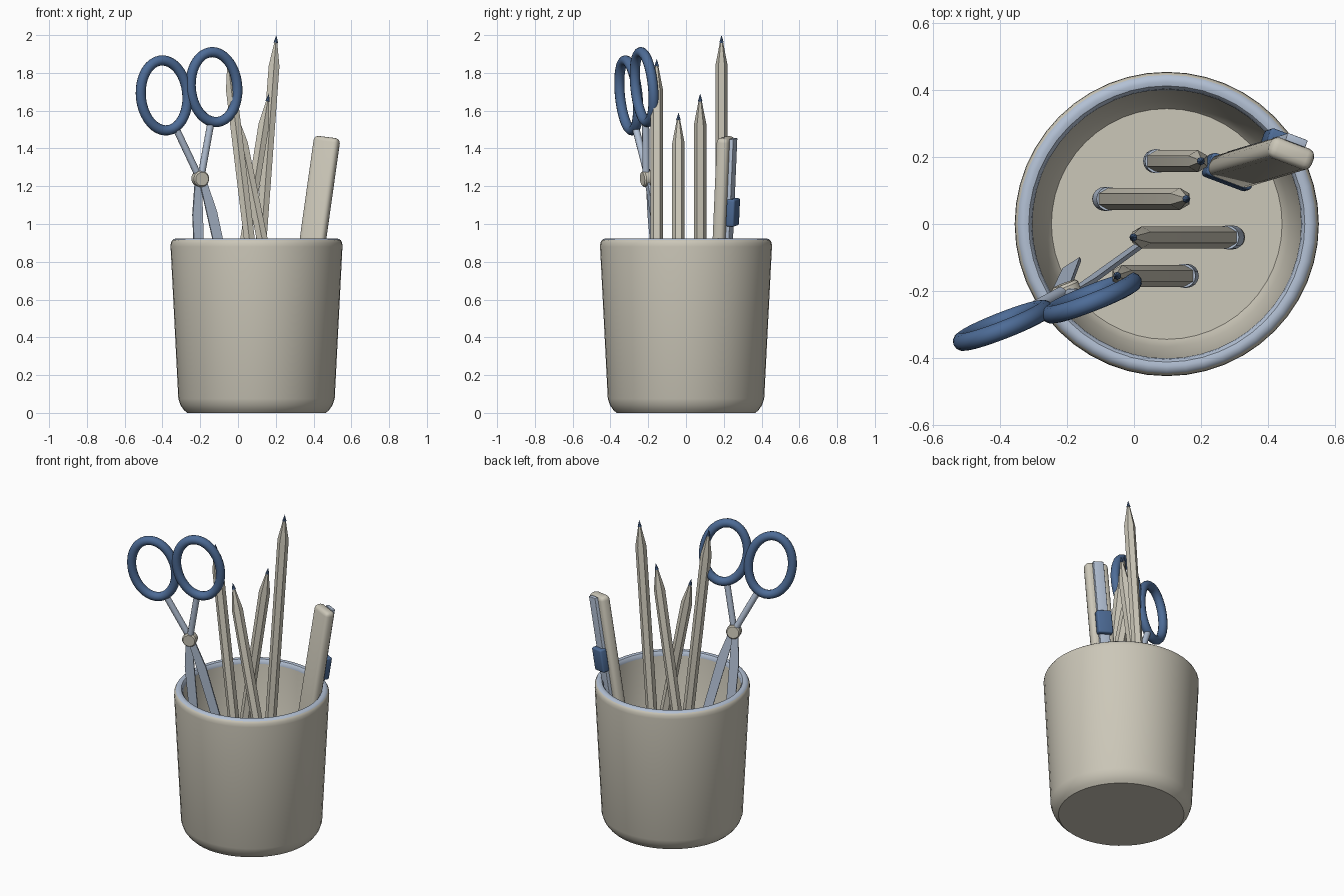
import bpy, bmesh, math
from mathutils import Vector, Matrix

if "Cube" in bpy.data.objects:
    bpy.data.objects.remove(bpy.data.objects["Cube"])


def material(name, rgb):
    m = bpy.data.materials.new(name)
    m.diffuse_color = (*rgb, 1)
    m.use_nodes = True
    m.node_tree.nodes["Principled BSDF"].inputs["Base Color"].default_value = m.diffuse_color
    return m


BEIGE = material("warm_beige", (0.60, 0.57, 0.48))
BLUE = material("denim_blue", (0.075, 0.15, 0.31))
STEEL = material("pale_steel", (0.45, 0.53, 0.66))


def finish(name, bm, mats, matrix=Matrix()):
    bmesh.ops.recalc_face_normals(bm, faces=bm.faces)
    me = bpy.data.meshes.new(name)
    bm.to_mesh(me)
    bm.free()
    me.transform(matrix)
    for m in mats:
        me.materials.append(m)
    ob = bpy.data.objects.new(name, me)
    bpy.context.collection.objects.link(ob)
    bpy.ops.object.select_all(action='DESELECT')
    ob.select_set(True)
    bpy.context.view_layer.objects.active = ob
    bpy.ops.object.shade_smooth_by_angle(angle=math.radians(35))
    return ob


def frame(origin, x, y, z):
    m = Matrix((x, y, z)).transposed().to_4x4()
    m.translation = origin
    return m


def along(a, b):
    """Frame at a whose z axis points to b and whose y axis stays near world y."""
    z = (b - a).normalized()
    x = Vector((0, 1, 0)).cross(z).normalized()
    return frame(a, x, z.cross(x), z)


def lathe(name, profile, n, mats, matrix=Matrix(), slots=None, start=0.0):
    """Spin (radius, height) points; slots gives a material per band."""
    bm = bmesh.new()
    rings = []
    for r, h in profile:
        if r == 0:
            rings.append([bm.verts.new((0, 0, h))] * n)
            continue
        angles = [start + math.tau * i / n for i in range(n)]
        rings.append([bm.verts.new((r * math.cos(a), r * math.sin(a), h)) for a in angles])
    for k, (lo, hi) in enumerate(zip(rings, rings[1:])):
        for i in range(n):
            j = (i + 1) % n
            vs = list(dict.fromkeys((lo[i], lo[j], hi[j], hi[i])))
            bm.faces.new(vs).material_index = slots[k] if slots else 0
    return finish(name, bm, mats, matrix)


def oval_ring(name, a, b, tube, mat, matrix, n=40, m=12):
    bm = bmesh.new()
    rows = []
    for i in range(n):
        t = math.tau * i / n
        c = Vector((a * math.cos(t), b * math.sin(t), 0))
        out = Vector((b * math.cos(t), a * math.sin(t), 0)).normalized()
        angles = [math.tau * j / m for j in range(m)]
        rows.append([bm.verts.new(c + out * tube * math.cos(s) + Vector((0, 0, tube * math.sin(s))))
                     for s in angles])
    for i in range(n):
        p, q = rows[i], rows[(i + 1) % n]
        for j in range(m):
            k = (j + 1) % m
            bm.faces.new((p[j], p[k], q[k], q[j]))
    return finish(name, bm, [mat], matrix)


def plate(name, points, z0, z1, mat, matrix):
    bm = bmesh.new()
    face = bm.faces.new([bm.verts.new((x, y, z0)) for x, y in points])
    new = bmesh.ops.extrude_face_region(bm, geom=[face])["geom"]
    bmesh.ops.translate(bm, vec=(0, 0, z1 - z0),
                        verts=[v for v in new if isinstance(v, bmesh.types.BMVert)])
    return finish(name, bm, [mat], matrix)


def box(name, lo, hi, mat, matrix, bevel):
    bm = bmesh.new()
    bmesh.ops.create_cube(bm, size=1)
    lo, hi = Vector(lo), Vector(hi)
    for v in bm.verts:
        v.co = (lo + hi) / 2 + Vector(c * s for c, s in zip(v.co, hi - lo))
    bmesh.ops.bevel(bm, geom=bm.edges[:], offset=bevel, segments=3, profile=0.5, affect='EDGES')
    return finish(name, bm, [mat], matrix)


# Cup: tapered wall, rounded foot, steel rim band
cup = [(0, 0), (0.368, 0), (0.385, 0.016), (0.402, 0.04), (0.414, 0.075), (0.455, 0.88),
       (0.4535, 0.9), (0.446, 0.914), (0.436, 0.921), (0.425, 0.923), (0.413, 0.92),
       (0.405, 0.91), (0.402, 0.893), (0.367, 0.09), (0.345, 0.06), (0, 0.06)]
lathe("cup", cup, 48, [BEIGE, STEEL], Matrix.Translation((0.098, 0, 0)),
      [1 if 7 <= k <= 11 else 0 for k in range(len(cup) - 1)])

# Pencils: bottom x, tip x, y, tip height
for x0, x1, y, top in ((0.06, 0.203, 0.188, 2.0), (-0.095, 0.163, 0.075, 1.69),
                       (0.303, -0.01, -0.04, 1.59), (0.163, -0.055, -0.155, 1.875)):
    a, b = Vector((x0, y, 0.068)), Vector((x1, y, top))
    L, m = (b - a).length, along(a, b)
    lathe("pencil", [(0, 0.1), (0.033, 0.1), (0.033, L - 0.165), (0.008, L - 0.035), (0, L - 0.035)],
          6, [BEIGE], m, start=math.pi / 2)
    lathe("pencil_lead", [(0, L - 0.042), (0.012, L - 0.04), (0, L)], 8, [BLUE], m)
    lathe("ferrule", [(0, 0.04), (0.036, 0.04), (0.036, 0.12), (0, 0.12)], 16, [STEEL], m)
    lathe("eraser", [(0, 0), (0.025, 0), (0.032, 0.008), (0.032, 0.045), (0, 0.045)], 16, [BEIGE], m)

# Scissors: local x across, y towards the handles, z out of the plane
u = Vector((0.925, 0.338, 0.16)).normalized()
v = Vector((-0.17, -0.138, 0.976))
v = (v - u * v.dot(u)).normalized()
S = frame(Vector((-0.2, -0.205, 1.24)), u, v, u.cross(v))
for side, label in ((-1, "left"), (1, "right")):
    z = 0.007 * side
    oval_ring(label + "_finger_ring", 0.131, 0.187, 0.027, BLUE,
              S @ Matrix.Translation((0.14 * side, 0.47, z)))
    a, b = Vector((-0.01 * side, -0.03, z)), Vector((0.1 * side, 0.295, z))
    length = (b - a).length
    lathe(label + "_shank", [(0, 0), (0.019, 0), (0.019, length), (0, length)], 12, [STEEL],
          S @ along(a, b))
    outline = [(-0.012, 0.02), (0.022, 0.02), (0.066, -0.185), (0.125, -0.85),
               (0.095, -1.04), (0.022, -0.31)]
    plate(label + "_blade", [(x * side, y) for x, y in outline], z - 0.006, z + 0.006, STEEL, S)
lathe("pivot_screw", [(0, -0.028), (0.036, -0.028), (0.043, -0.02), (0.043, 0.02),
                      (0.036, 0.028), (0, 0.028)], 20, [BEIGE], S)

# Utility knife: local x across, y to the back, z along the body
a, b = Vector((0.278, 0.153, 0.075)), Vector((0.473, 0.212, 1.46))
z = (b - a).normalized()
x = Vector((math.cos(math.radians(20)), -math.sin(math.radians(20)), 0))
x = (x - z * x.dot(z)).normalized()
K, L = frame(a, x, z.cross(x), z), (b - a).length
box("knife_body", (-0.07, -0.033, 0.02), (0.07, 0.033, L), BEIGE, K, 0.024)
box("knife_end_cap", (-0.073, -0.036, 0), (0.073, 0.036, 0.11), BLUE, K, 0.012)
box("knife_rail", (-0.032, 0.03, 0.1), (0.032, 0.053, L - 0.004), STEEL, K, 0.003)
box("knife_slider", (-0.046, 0.034, 0.93), (0.046, 0.08, 1.075), BLUE, K, 0.01)
